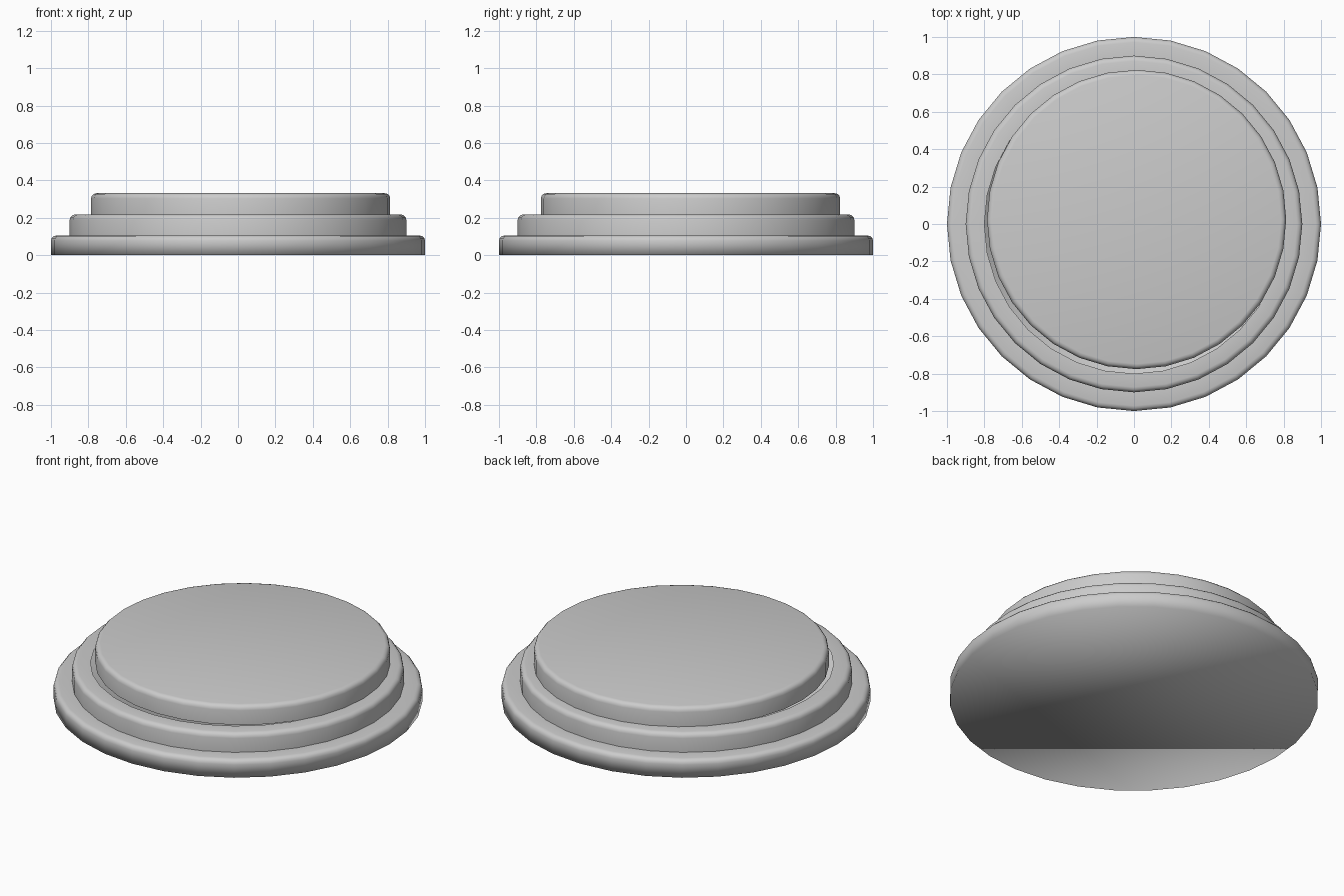
import bpy, bmesh, math

if "Cube" in bpy.data.objects:
    bpy.data.objects.remove(bpy.data.objects["Cube"])

SIDES = 32
BEVEL = 0.028


def rounded(r, z):
    """Profile points of a rounded upper rim at radius r, height z."""
    return [(r - BEVEL + BEVEL * math.cos(a), z - BEVEL + BEVEL * math.sin(a))
            for a in (math.radians(d) for d in (0, 30, 60, 90))]


def lathe(name, profile, location, cap_bottom=False, cap_top=False, creases=()):
    bm = bmesh.new()
    rings = [[bm.verts.new((r * math.cos(2 * math.pi * i / SIDES),
                            r * math.sin(2 * math.pi * i / SIDES), z))
              for i in range(SIDES)] for r, z in profile]
    for a, b in zip(rings, rings[1:]):
        for i in range(SIDES):
            j = (i + 1) % SIDES
            bm.faces.new((a[i], a[j], b[j], b[i]))
    if cap_bottom:
        bm.faces.new(rings[0][::-1])
    if cap_top:
        bm.faces.new(rings[-1])
    for f in bm.faces:
        f.smooth = True
    # keep the inner step corners crisp
    for c in creases:
        for i in range(SIDES):
            bm.edges.get((rings[c][i], rings[c][(i + 1) % SIDES])).smooth = False
    mesh = bpy.data.meshes.new(name)
    bm.to_mesh(mesh)
    bm.free()
    obj = bpy.data.objects.new(name, mesh)
    obj.location = location
    bpy.context.collection.objects.link(obj)
    return obj


# Two-step base: closed underneath, open in the middle of the upper step
base = [(1.0, 0)] + rounded(1.0, 0.105) + [(0.9, 0.105)] \
    + rounded(0.9, 0.217) + [(0.8, 0.217)]
lathe("stepped_base", base, (0, 0, 0), cap_bottom=True, creases=(5,))

# Top disc, slightly off centre so a thin crescent gap shows
top = [(0.8, 0.217)] + rounded(0.8, 0.331)
lathe("top_disc", top, (0.014, 0.024, 0), cap_top=True)
